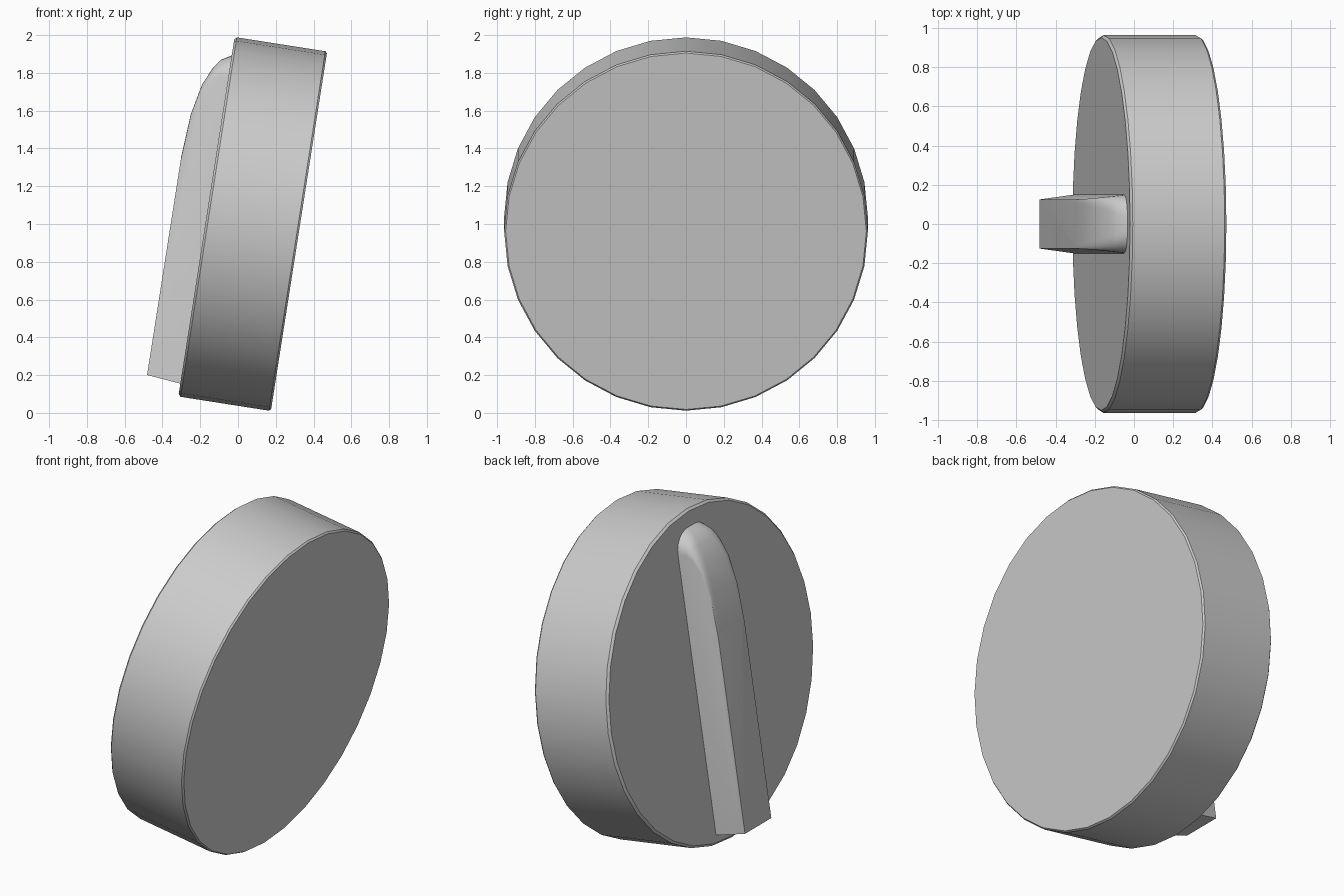
import bpy, bmesh, math
from mathutils import Matrix

cube = bpy.data.objects.get("Cube")
if cube:
    bpy.data.objects.remove(cube, do_unlink=True)

grey = bpy.data.materials.new("mid_grey")
grey.use_nodes = True
colour = (0.6, 0.6, 0.6, 1)
grey.diffuse_color = colour
grey.node_tree.nodes["Principled BSDF"].inputs["Base Color"].default_value = colour

# The knob's own axis is x, leaning back about y
TILT = Matrix.Translation((0.078, 0, 1.0)) @ Matrix.Rotation(math.radians(8.9), 4, "Y")
FACE = -0.248


def loft(name, rings):
    """Skin a stack of equal-sized rings and cap both ends."""
    bm = bmesh.new()
    loops = [[bm.verts.new(p) for p in ring] for ring in rings]
    for a, b in zip(loops, loops[1:]):
        for i in range(len(a)):
            j = (i + 1) % len(a)
            bm.faces.new((a[i], a[j], b[j], b[i]))
    bm.faces.new(loops[0])
    bm.faces.new(loops[-1])
    bmesh.ops.recalc_face_normals(bm, faces=bm.faces)
    mesh = bpy.data.meshes.new(name)
    bm.to_mesh(mesh)
    bm.free()
    mesh.materials.append(grey)
    obj = bpy.data.objects.new(name, mesh)
    bpy.context.collection.objects.link(obj)
    obj.matrix_world = TILT
    bpy.ops.object.select_all(action="DESELECT")
    obj.select_set(True)
    bpy.context.view_layer.objects.active = obj
    bpy.ops.object.shade_smooth_by_angle(angle=math.radians(32))
    return obj


def circle(x, radius, sides=32):
    steps = [math.tau * i / sides for i in range(sides)]
    return [(x, radius * math.cos(t), radius * math.sin(t)) for t in steps]


def grip_ring(x, half, bottom, tip, corner, steps=6):
    """Long outline with a square lower end and a rounded upper end."""
    ring = [(x, -half, bottom), (x, half, bottom)]
    for side, start in ((1, 0), (-1, math.pi / 2)):
        for i in range(steps + 1):
            t = start + math.pi / 2 * i / steps
            ring.append((x, side * (half - corner) + corner * math.cos(t),
                         tip - corner + corner * math.sin(t)))
    return ring


# Round body with slightly softened rims
loft("knob_body", [circle(FACE, 0.95), circle(FACE + 0.012, 0.963),
                   circle(-FACE - 0.01, 0.963), circle(-FACE, 0.955)])

# Raised grip: depth and height of its curved upper end, base to crest
profile = [(-0.23, 0.875), (-0.254, 0.861), (-0.30, 0.834), (-0.334, 0.788),
           (-0.379, 0.69), (-0.414, 0.522), (-0.429, 0.297)]
rings = []
for x, tip in profile:
    k = (x + 0.23) / -0.2
    rings.append(grip_ring(x, 0.152 - 0.027 * k, -0.896 + 0.02 * k, tip, 0.125 - 0.1 * k))
loft("grip_ridge", rings)
